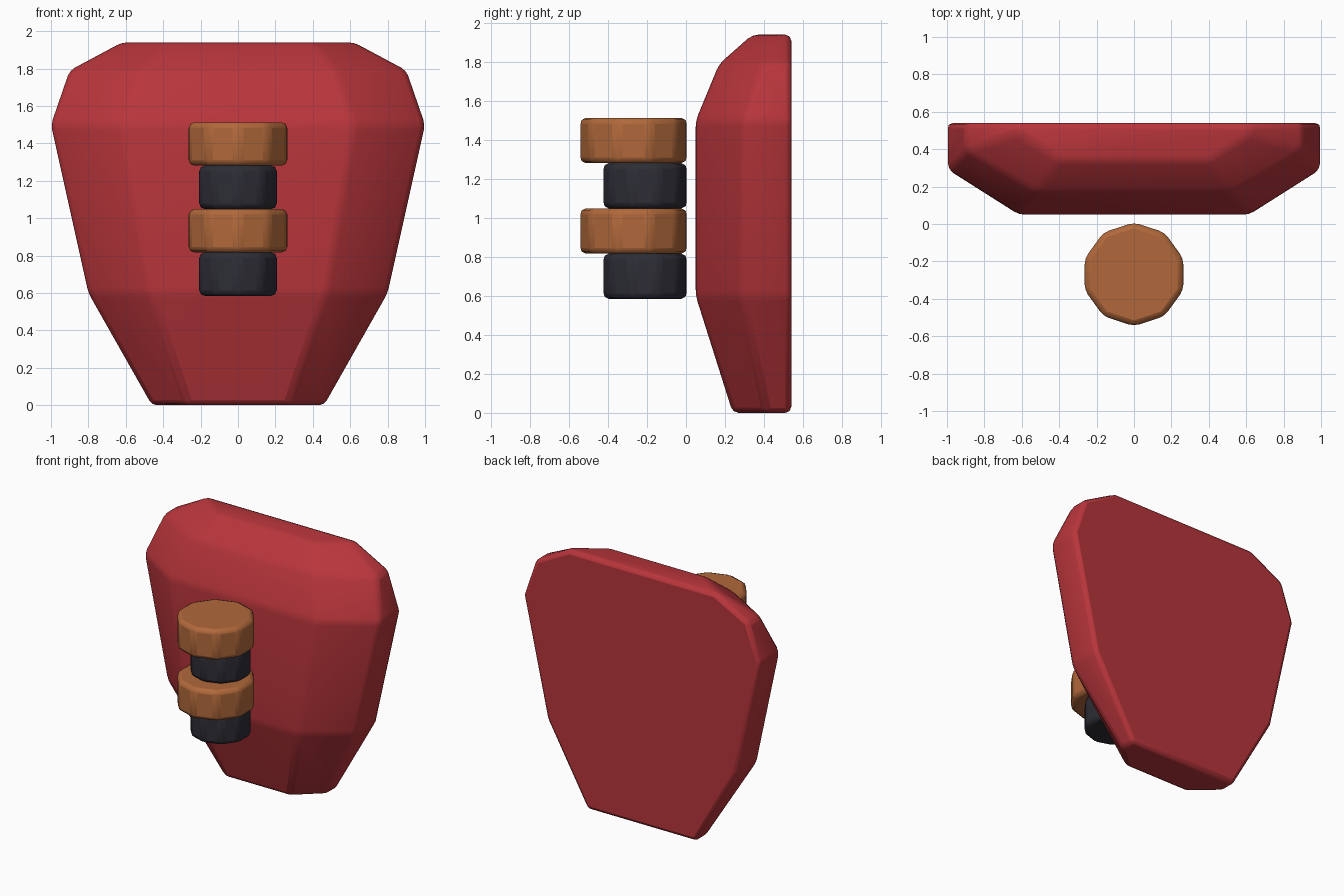
import bpy, bmesh, math

cube = bpy.data.objects.get("Cube")
if cube:
    bpy.data.objects.remove(cube, do_unlink=True)


def material(name, rgb):
    m = bpy.data.materials.new(name)
    m.use_nodes = True
    m.diffuse_color = (*rgb, 1)
    m.node_tree.nodes["Principled BSDF"].inputs["Base Color"].default_value = (*rgb, 1)
    return m


red = material("red", (0.48, 0.036, 0.044))
tan = material("tan leather", (0.44, 0.14, 0.043))
dark = material("dark wrap", (0.026, 0.026, 0.036))


def finish(name, bm, mat, width, angle=35):
    """Turn a bmesh into a bevelled, smooth shaded object."""
    bmesh.ops.recalc_face_normals(bm, faces=bm.faces)
    mesh = bpy.data.meshes.new(name)
    bm.to_mesh(mesh)
    bm.free()
    mesh.materials.append(mat)
    obj = bpy.data.objects.new(name, mesh)
    bpy.context.collection.objects.link(obj)
    bevel = obj.modifiers.new("soft edges", "BEVEL")
    bevel.width = width
    bevel.segments = 2
    bevel.limit_method = "ANGLE"
    bevel.angle_limit = math.radians(12)
    bpy.ops.object.select_all(action="DESELECT")
    obj.select_set(True)
    bpy.context.view_layer.objects.active = obj
    bpy.ops.object.shade_smooth_by_angle(angle=math.radians(angle))


# Shield body: rows of (height, half width, side edge y, front half width, front y)
BACK = 0.54
rows = [
    (0.00, 0.46, 0.41, 0.27, 0.24),
    (0.60, 0.80, 0.28, 0.47, 0.05),
    (1.50, 1.00, 0.29, 0.62, 0.05),
    (1.79, 0.90, 0.39, 0.52, 0.17),
    (1.94, 0.62, 0.48, 0.40, 0.34),
]
bm = bmesh.new()
rings = []
for z, w, side_y, f, front_y in rows:
    half = [(w, BACK), (w, side_y), (f, front_y)]
    ring = half + [(-x, y) for x, y in reversed(half)]
    rings.append([bm.verts.new((x, y, z)) for x, y in ring])
for low, high in zip(rings, rings[1:]):
    for i in range(5):
        bm.faces.new((low[i], low[i + 1], high[i + 1], high[i]))
# Flat back, bottom and top
bm.faces.new([r[0] for r in rings] + [r[-1] for r in reversed(rings)])
bm.faces.new(rings[0])
bm.faces.new(rings[-1])
finish("shield_body", bm, red, 0.03)


# Handle: alternating ten-sided grips, flush on the shield side
def grip(name, radius, bottom, mat):
    bm = bmesh.new()
    height = 0.232
    bmesh.ops.create_cone(bm, cap_ends=True, segments=10,
                          radius1=radius, radius2=radius, depth=height)
    bmesh.ops.translate(bm, verts=bm.verts,
                        vec=(0, 0.008 - radius, bottom + height / 2))
    finish(name, bm, mat, 0.03)


for i in range(4):
    big = i % 2 == 1
    grip(f"handle_{'ring' if big else 'wrap'}_{i // 2 + 1}",
         0.277 if big else 0.218, 0.585 + 0.232 * i, tan if big else dark)
